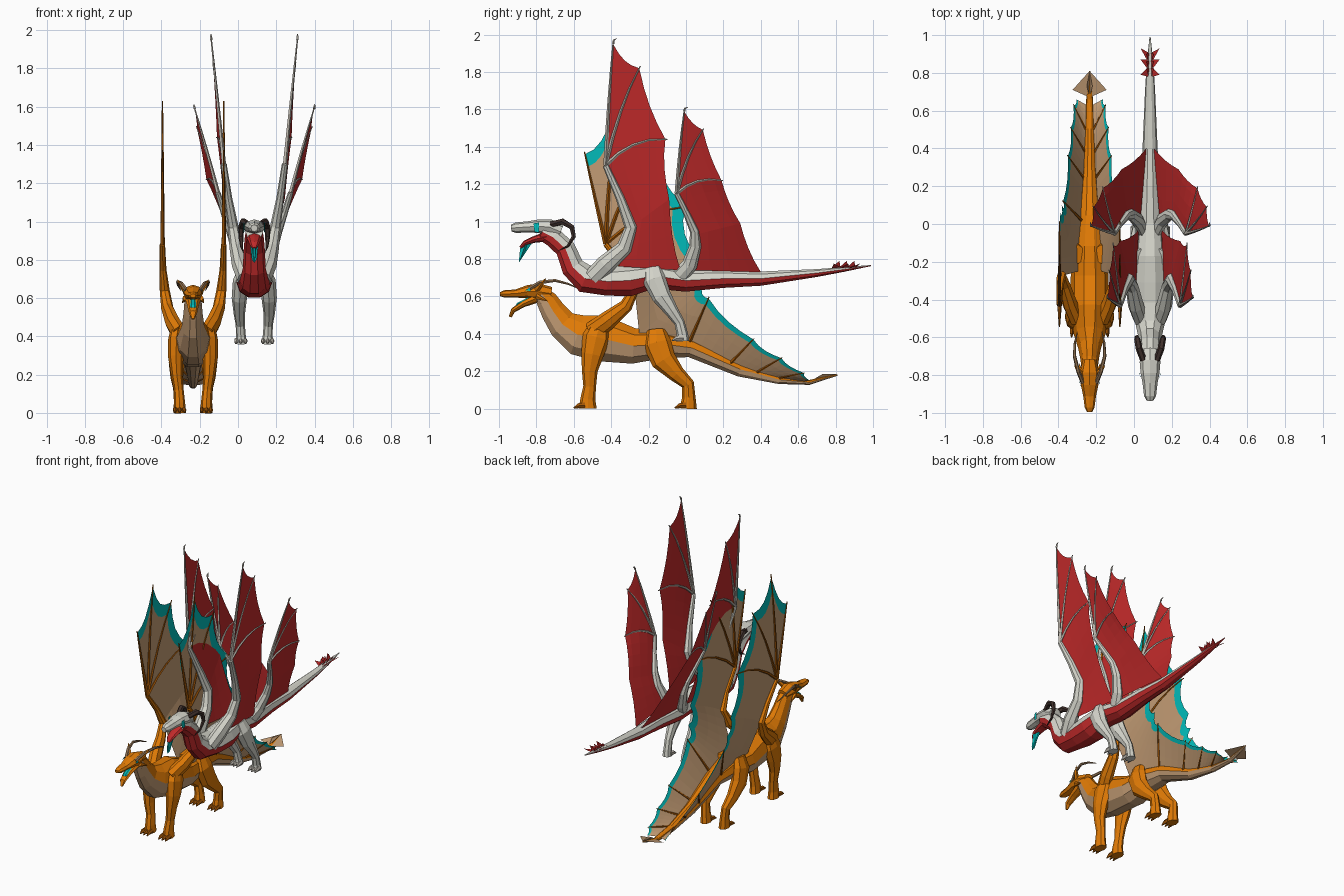
import bpy, bmesh, math
from mathutils import Vector as V


def mat(name, r, g, b):
    m = bpy.data.materials.new(name)
    m.diffuse_color = [(c / 255) ** 2.2 for c in (r, g, b)] + [1]
    return m


ORANGE = mat("orange_scale", 224, 122, 14)
BROWN = mat("brown_orange_bone", 160, 86, 14)
TAN = mat("tan_skin", 194, 155, 116)
CYAN = mat("cyan_trim", 8, 186, 184)
WHITE = mat("off_white_scale", 212, 212, 202)
BONE = mat("pale_grey_bone", 186, 180, 170)
RED = mat("red_skin", 192, 46, 46)
DARK = mat("dark_horn", 66, 52, 48)
HORN = mat("grey_brown_horn", 150, 118, 86)


def finish(name, bm, mats, closed=True):
    bmesh.ops.remove_doubles(bm, verts=bm.verts, dist=0.0004)
    if closed:
        bmesh.ops.recalc_face_normals(bm, faces=bm.faces)
    me = bpy.data.meshes.new(name)
    bm.to_mesh(me)
    bm.free()
    for m in mats:
        me.materials.append(m)
    ob = bpy.data.objects.new(name, me)
    bpy.context.collection.objects.link(ob)
    return ob


def tube(name, cx, pts, mats, sides=8, s=1):
    """Loft ellipses along (offset, y, z, half width, half depth); second material goes below."""
    bm = bmesh.new()
    P = [V((cx + s * p[0], p[1], p[2])) for p in pts]
    rings = []
    for i, p in enumerate(P):
        t = (P[min(i + 1, len(P) - 1)] - P[max(i - 1, 0)]).normalized()
        side = (V((1, 0, 0)) - t * t.x).normalized()
        n = side.cross(t)
        rx, rn = pts[i][3], pts[i][-1]
        rings.append([bm.verts.new(p + side * rx * math.cos(a) + n * rn * math.sin(a))
                      for a in (2 * math.pi * k / sides for k in range(sides))])
    for a, b in zip(rings, rings[1:]):
        for k in range(sides):
            j = (k + 1) % sides
            f = bm.faces.new((a[k], a[j], b[j], b[k]))
            low = math.sin(2 * math.pi * (k + .5) / sides) < -.2
            f.material_index = 1 if low and len(mats) > 1 else 0
    bm.faces.new(rings[0])
    bm.faces.new(rings[-1])
    return finish(name, bm, mats)


def pair(name, cx, pts, mats, sides=8):
    for s, side in ((1, "right"), (-1, "left")):
        tube(f"{name}_{side}", cx, pts, mats, sides, s)


def plates(name, cx, polys, m):
    """Flat polygons, mirrored to both sides."""
    bm = bmesh.new()
    for s in (1, -1):
        for poly in polys:
            bm.faces.new([bm.verts.new((cx + s * x, y, z)) for x, y, z in poly])
    finish(name, bm, [m], False)


def on_rib(rib, u):
    a, b, bulge = V(rib[0]), V(rib[1]), rib[2]
    return a.lerp(b, u) + V((0, -.3, 1)) * bulge * 4 * u * (1 - u)


def wing(name, cx, arm, ribs, skin, bone, edge, sag, armmat):
    """Arm, finger bones and membrane; a rib is (root, tip, bulge, bone radius)."""
    pair(name + "_arm", cx, arm, [armmat])
    for i, r in enumerate(ribs):
        if r[3]:
            pts = [(*on_rib(r, u), r[3] * (1.15 - .8 * u)) for u in (0, .25, .5, .75, 1, 1.03)]
            pair(f"{name}_bone_{i}", cx, pts, [bone], 5)
    levels = (0, .28, .56, .85, 1)
    for s, side in ((1, "right"), (-1, "left")):
        bm = bmesh.new()
        for r0, r1 in zip(ribs, ribs[1:]):
            grid = []
            for k in range(5):
                t = k / 4
                pull = 1 - sag * 4 * t * (1 - t)
                col = [on_rib(r0, u * pull).lerp(on_rib(r1, u * pull), t) for u in levels]
                grid.append([bm.verts.new((cx + s * p.x, p.y, p.z)) for p in col])
            for a, b in zip(grid, grid[1:]):
                for j in range(4):
                    f = bm.faces.new((a[j], b[j], b[j + 1], a[j + 1]))
                    f.material_index = int(j == 3)
        finish(f"{name}_membrane_{side}", bm, [skin, edge], False)


def foot(name, cx, x, y, z, m):
    for i, d in enumerate((-.022, 0, .022)):
        pair(f"{name}_toe_{i}", cx, [(x + d, y, z + .018, .013, .016),
                                     (x + d * 1.1, y - .035, z + .015, .012, .014),
                                     (x + d * 1.2, y - .06, z + .004, .003)], [m], 5)


# ---------- orange dragon ----------
A = -.235
tube("orange_body", A, [(0, *p) for p in (
    (-.78, .625, .042, .04), (-.745, .58, .045, .06), (-.71, .52, .05, .07), (-.66, .45, .06, .085),
    (-.58, .395, .085, .115), (-.45, .375, .1, .13), (-.28, .335, .1, .1), (-.12, .345, .085, .08),
    (.03, .325, .06, .055), (.29, .21, .035, .042), (.5, .155, .024, .025), (.66, .14, .018, .014),
    (.81, .18, .004, .004))], [ORANGE, TAN], 10)
tube("orange_head", A, [(0, *p) for p in (
    (-.995, .612, .014, .01), (-.97, .613, .026, .02), (-.91, .615, .034, .022),
    (-.85, .625, .047, .034), (-.79, .625, .052, .045), (-.72, .615, .036, .035))], [ORANGE])
tube("orange_jaw", A, [(0, *p) for p in (
    (-.94, .49, .008, .008), (-.925, .525, .022, .013), (-.87, .56, .03, .018),
    (-.8, .59, .04, .025))], [ORANGE])
tube("orange_tongue", A, [(0, -.84, .59, .016, .008), (0, -.9, .56, .016, .006),
                          (0, -.925, .52, .005)], [CYAN], 6)
plates("orange_eye", A, [[(.049, -.86, .633), (.051, -.835, .645), (.054, -.83, .628)]], CYAN)
pair("orange_horn", A, [(.035, -.84, .64, .012), (.06, -.78, .675, .011), (.08, -.7, .685, .009),
                        (.078, -.63, .667, .006), (.065, -.57, .64, .002)], [HORN], 6)
pair("orange_ear", A, [(.035, -.8, .63, .016), (.06, -.775, .665, .012), (.08, -.75, .695, .002)],
     [ORANGE], 5)
pair("orange_cheek_spike", A, [(.04, -.8, .6, .016), (.056, -.74, .575, .002)], [ORANGE], 5)
plates("orange_tail_fin", A, [[(0, .67, .15), (.09, .71, .16), (.05, .755, .17), (0, .81, .185)],
                              [(0, .67, .15), (.015, .73, .185), (0, .81, .185)]], TAN)
pair("orange_front_leg", A, [(.075, -.46, .45, .04, .05), (.085, -.48, .38, .045, .075),
     (.09, -.5, .29, .04, .06), (.085, -.515, .2, .03, .042), (.075, -.515, .12, .026, .034),
     (.07, -.525, .05, .029, .04), (.07, -.525, 0, .033, .048)], [ORANGE])
pair("orange_hind_leg", A, [(.06, -.16, .42, .03, .05), (.078, -.155, .35, .042, .075),
     (.085, -.12, .26, .042, .068), (.085, -.05, .185, .033, .045), (.078, .01, .13, .026, .035),
     (.072, .015, .06, .028, .036), (.07, .012, 0, .033, .046)], [ORANGE])
foot("orange_front_foot", A, .07, -.54, 0, BROWN)
foot("orange_hind_foot", A, .07, 0, 0, BROWN)
W = (.16, -.43, .88)
wing("orange_wing", A,
     [(.07, -.5, .41, .04, .055), (.105, -.42, .47, .04, .05), (.135, -.32, .55, .032, .036),
      (.148, -.275, .64, .026), (.157, -.33, .75, .018), (*W, .014)],
     [(W, (.16, -.54, 1.36), .01, .011), (W, (.16, -.37, 1.61), .02, .011),
      (W, (.16, -.17, 1.43), .03, .01), (W, (.16, 0, 1.08), .04, .01),
      ((.148, -.275, .64), (.155, .07, .8), .01, 0), ((.06, -.25, .4), (.148, .1, .68), 0, 0),
      ((.045, .02, .36), (.14, .12, .59), 0, .009), ((.03, .24, .245), (.115, .36, .37), 0, .008),
      ((.025, .38, .195), (.1, .51, .27), 0, .007), ((.02, .5, .165), (.085, .63, .19), 0, .006),
      ((.015, .63, .145), (.07, .66, .15), 0, 0)], TAN, BROWN, CYAN, .1, ORANGE)

# ---------- white dragon ----------
B = .085
tube("white_body", B, [(0, *p) for p in (
    (-.77, .945, .045, .045), (-.71, .915, .05, .055), (-.645, .855, .055, .057),
    (-.605, .755, .06, .065), (-.54, .695, .075, .08), (-.42, .68, .09, .08), (-.3, .685, .095, .088),
    (-.17, .71, .08, .072), (0, .685, .065, .063), (.2, .695, .05, .052), (.4, .695, .04, .04),
    (.7, .725, .027, .022), (.85, .745, .018, .013), (.99, .765, .003, .003))], [WHITE, RED], 10)
tube("white_head", B, [(0, *p) for p in (
    (-.935, .965, .018, .018), (-.91, .967, .032, .028), (-.84, .972, .04, .03),
    (-.79, .975, .05, .036), (-.73, .97, .055, .042), (-.67, .945, .045, .04))], [WHITE])
tube("white_jaw", B, [(0, *p) for p in (
    (-.885, .86, .012, .008), (-.86, .885, .026, .014), (-.81, .905, .035, .018),
    (-.74, .92, .045, .028))], [RED])
plates("white_chin_fringe", B, [[(0, -.82, .91), (.022, -.855, .89), (.012, -.885, .8),
                                 (0, -.895, .785)]], CYAN)
tube("white_chin_tuft", B, [(0, -.835, .895, .014, .018), (0, -.87, .85, .01, .022),
                            (0, -.892, .785, .002)], [CYAN], 6)
plates("white_eye", B, [[(.05, -.815, .99), (.055, -.785, .995), (.057, -.785, .94),
                         (.052, -.81, .945)]], CYAN)
pair("white_curled_horn", B, [(.035, -.72, .985, .018), (.058, -.66, 1.0, .018), (.068, -.61, .97, .016),
     (.07, -.6, .92, .013), (.066, -.63, .87, .008), (.06, -.68, .845, .002)], [DARK], 6)
pair("white_hind_leg", B, [(.05, -.18, .75, .03, .05), (.07, -.17, .69, .042, .062),
     (.078, -.13, .6, .04, .052), (.078, -.075, .52, .03, .036), (.073, -.035, .46, .024, .028),
     (.07, -.02, .4, .026, .03), (.07, -.018, .36, .03, .036)], [WHITE])
foot("white_hind_foot", B, .07, -.015, .36, BONE)
plates("white_tail_spikes", B, [
    [(.012, y, .75), (.05, y + d, .775), (.012, y + .05, .755)]
    for y, d in ((.78, .01), (.82, .05), (.86, .07))] + [
    [(.008, y, .755), (.02, y + .04, .79), (.006, y + .045, .76)] for y in (.78, .82, .86)], RED)
W = (.16, -.43, 1.3)
wing("white_front_wing", B,
     [(.05, -.5, .7, .04, .05), (.075, -.43, .77, .042, .052), (.095, -.33, .86, .034, .042),
      (.11, -.295, .97, .028, .034), (.135, -.35, 1.12, .02, .024), (*W, .016)],
     [(W, (.225, -.39, 1.95), .01, .011), (W, (.215, -.25, 1.82), .03, .01),
      (W, (.195, -.11, 1.44), .04, .01), ((.11, -.295, .97), (.16, -.09, 1.12), 0, 0),
      ((.075, -.36, .76), (.06, -.03, .74), 0, 0)], RED, BONE, RED, .05, WHITE)
W = (.19, -.05, 1.15)
wing("white_rear_wing", B,
     [(.04, -.03, .71, .03, .045), (.065, .02, .77, .032, .042), (.1, .05, .87, .026, .032),
      (.125, .045, .95, .022, .025), (.16, 0, 1.05, .017), (*W, .014)],
     [(W, (.312, -.01, 1.59), .01, .01), (W, (.3, .09, 1.49), .025, .009),
      (W, (.25, .19, 1.22), .03, .009), ((.12, .05, .93), (.15, .29, .99), 0, 0),
      ((.05, .03, .74), (.02, .4, .73), 0, 0)], RED, BONE, RED, .04, WHITE)
# hooked claws at the wing tips
pair("white_front_wing_claw", B, [(.225, -.39, 1.95, .007), (.226, -.385, 1.97, .005),
                                  (.226, -.37, 1.98, .001)], [BONE], 5)
pair("white_rear_wing_claw", B, [(.312, -.01, 1.59, .007), (.315, -.005, 1.605, .005),
                                 (.316, .01, 1.612, .001)], [BONE], 5)
